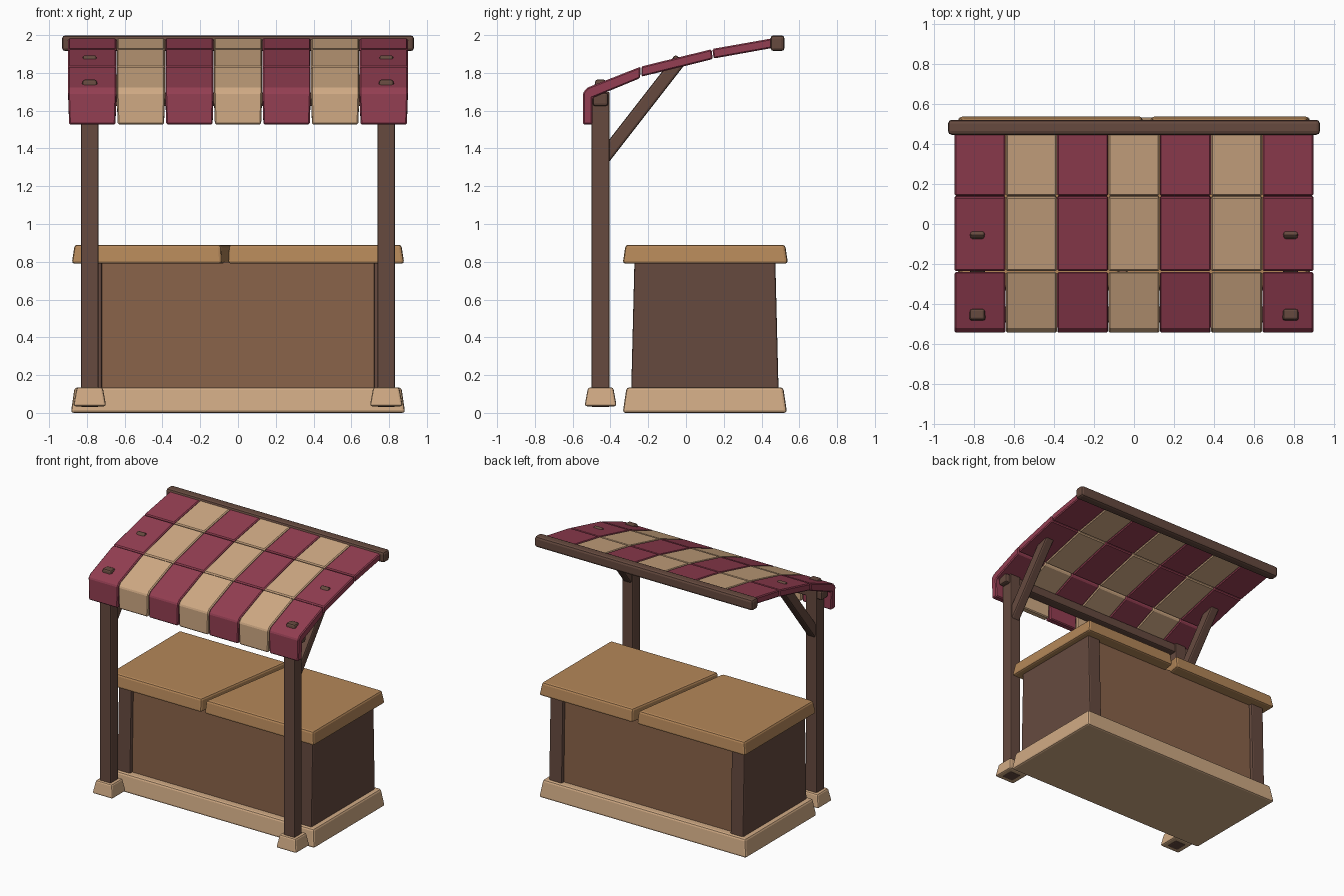
import bpy, bmesh
from mathutils import Vector

if "Cube" in bpy.data.objects:
    bpy.data.objects.remove(bpy.data.objects["Cube"])


def material(name, rgb):
    m = bpy.data.materials.new(name)
    lin = [((c / 255 + 0.055) / 1.055) ** 2.4 for c in rgb]
    m.diffuse_color = (*lin, 1)
    m.use_nodes = True
    m.node_tree.nodes["Principled BSDF"].inputs["Base Color"].default_value = m.diffuse_color
    return m


RED = material("red_cloth", (148, 62, 82))
CREAM = material("cream_wood_and_cloth", (208, 170, 132))
DARK = material("dark_wood", (102, 74, 63))
PANEL = material("panel_wood", (137, 98, 73))
TOP = material("counter_wood", (180, 135, 89))


def loft(name, lower, upper, mat, bevel=0.012, segments=2):
    """Solid between two matching outlines, with softened edges."""
    bm = bmesh.new()
    a = [bm.verts.new(p) for p in lower]
    b = [bm.verts.new(p) for p in upper]
    n = len(a)
    bm.faces.new(a)
    bm.faces.new(b)
    for i in range(n):
        j = (i + 1) % n
        bm.faces.new((a[i], a[j], b[j], b[i]))
    bmesh.ops.recalc_face_normals(bm, faces=bm.faces)
    me = bpy.data.meshes.new(name)
    bm.to_mesh(me)
    bm.free()
    me.materials.append(mat)
    ob = bpy.data.objects.new(name, me)
    bpy.context.collection.objects.link(ob)
    if bevel:
        mod = ob.modifiers.new("soft_edges", "BEVEL")
        mod.width = bevel
        mod.segments = segments
        mod.limit_method = 'ANGLE'
    return ob


def rect(x0, x1, y0, y1, z, inset=0.0):
    x0, x1, y0, y1 = x0 + inset, x1 - inset, y0 + inset, y1 - inset
    return [(x0, y0, z), (x1, y0, z), (x1, y1, z), (x0, y1, z)]


def box(name, x, y, z, mat, inset=0.0, bevel=0.012):
    """Box that narrows by inset towards its top."""
    return loft(name, rect(*x, *y, z[0]), rect(*x, *y, z[1], inset), mat, bevel)


# Counter base and body
box("counter_base", (-0.885, 0.885), (-0.335, 0.535), (0, 0.135), CREAM, 0.02, 0.015)
loft("counter_panels", rect(-0.74, 0.74, -0.262, 0.462, 0.12),
     rect(-0.74, 0.74, -0.247, 0.447, 0.80), PANEL, 0)
for s in (-1, 1):
    x0, x1 = sorted((s * 0.72, s * 0.83))
    loft("counter_side", rect(x0, x1, -0.29, 0.49, 0.12),
         rect(x0, x1, -0.273, 0.473, 0.80), DARK, 0.01)

# Counter top: two slabs divided by a slanting gap
YF, YB = -0.335, 0.54
for s, front, back in ((-1, -0.085, 0.045), (1, -0.055, 0.085)):
    lower = [(s * 0.88, YF, 0.79), (front, YF, 0.79),
             (back, YB, 0.79), (s * 0.88, YB, 0.79)]
    upper = [(s * 0.865, YF + 0.015, 0.89), (front + s * 0.005, YF + 0.015, 0.89),
             (back + s * 0.005, YB - 0.015, 0.89), (s * 0.865, YB - 0.015, 0.89)]
    loft("counter_top", lower, upper, TOP, 0.015)

# Posts, feet and diagonal braces
start, end = Vector((0, -0.44, 1.345)), Vector((0, -0.028, 1.875))
along = (end - start).normalized()
side = Vector((0, -along.z, along.y)) * 0.036
for s in (-1, 1):
    cx = s * 0.785
    box("foot", (cx - 0.087, cx + 0.087), (-0.537, -0.367), (0.035, 0.135), CREAM, 0.018)
    box("post", (cx - 0.047, cx + 0.047), (-0.5, -0.405), (0.03, 1.70), DARK, 0, 0.008)
    box("post_tip", (cx - 0.047, cx + 0.047), (-0.49, -0.415), (1.69, 1.765), DARK, 0.01)
    ends = []
    for p in (start, end):
        ends.append([Vector((cx + dx, 0, 0)) + p + k * side
                     for dx, k in ((-0.037, -1), (0.037, -1), (0.037, 1), (-0.037, 1))])
    loft("brace", *ends, DARK, 0.012)

# Beams carrying the canopy
box("front_beam", (-0.87, 0.87), (-0.493, -0.413), (1.625, 1.695), DARK, 0, 0.012)
section = ((0.447, 1.915), (0.522, 1.915), (0.522, 1.999), (0.447, 1.999))
loft("rear_beam", [(-0.932, y, z) for y, z in section],
     [(0.932, y, z) for y, z in section], DARK, 0.018)

# Canopy: seven striped strips of three stepped cloth sections (y, z profiles)
PROFILES = (
    ((-0.545, 1.527), (-0.545, 1.695), (-0.522, 1.722), (-0.240, 1.833),
     (-0.243, 1.772), (-0.495, 1.668), (-0.495, 1.527)),
    ((-0.236, 1.834), (0.135, 1.925), (0.142, 1.873), (-0.236, 1.780)),
    ((0.140, 1.927), (0.480, 1.987), (0.480, 1.936), (0.146, 1.876)),
)
PITCH = 1.8 / 7
for i in range(7):
    x0 = -0.9 + i * PITCH + 0.001
    x1 = x0 + PITCH - 0.002
    mat = CREAM if i % 2 else RED
    for prof in PROFILES:
        # the hanging edge narrows slightly at its hem
        nip = [0.005 if z < 1.6 else 0.0 for y, z in prof]
        loft("canopy_red" if mat is RED else "canopy_cream",
             [(x0 + n, y, z) for (y, z), n in zip(prof, nip)],
             [(x1 - n, y, z) for (y, z), n in zip(prof, nip)], mat, 0.007, 1)
